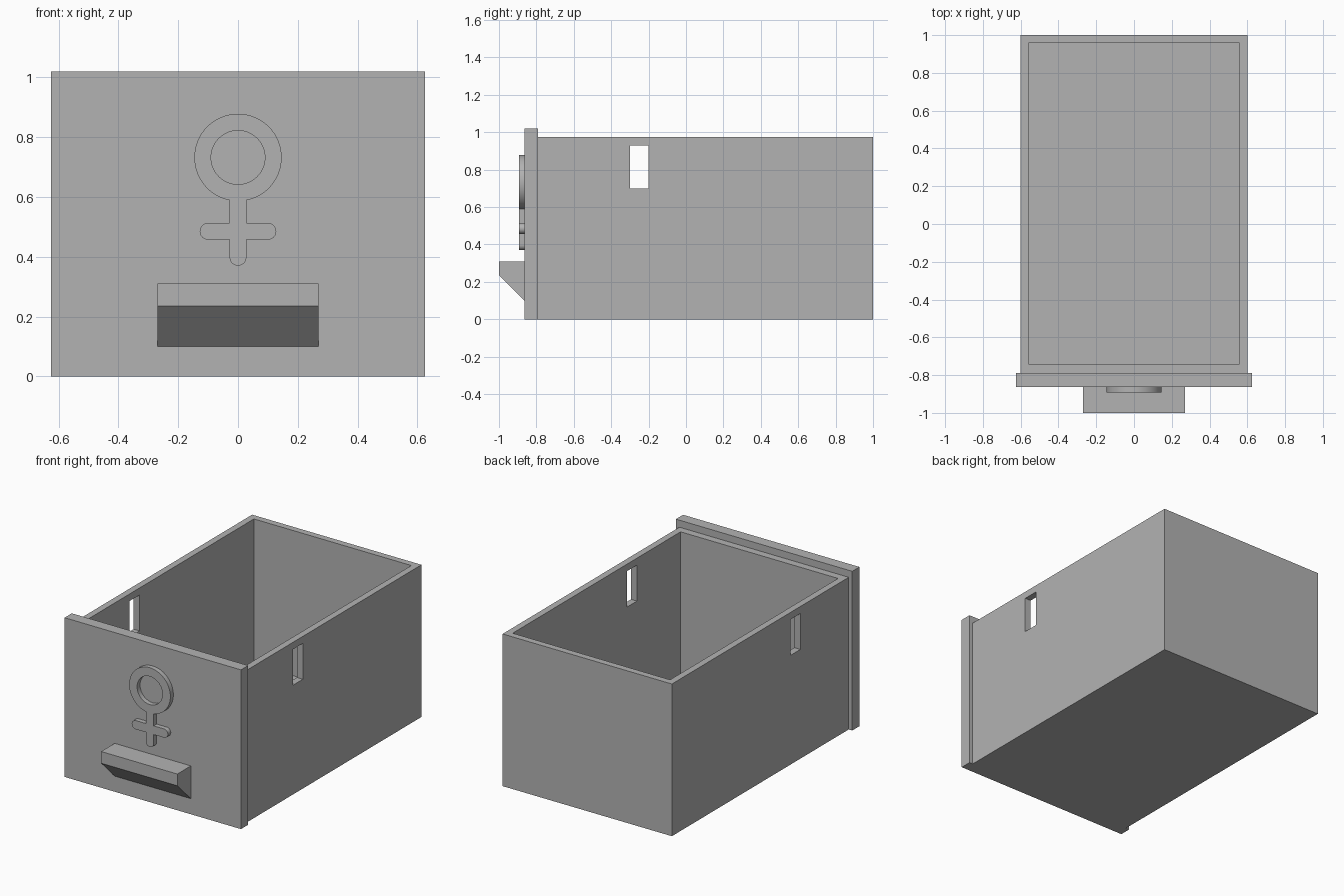
import bpy
import bmesh
from math import sin, cos, asin, pi, radians
from mathutils import Vector

cube = bpy.data.objects.get("Cube")
if cube:
    bpy.data.objects.remove(cube, do_unlink=True)

GREY = (0.45, 0.45, 0.45, 1)
mat = bpy.data.materials.new("plain grey")
mat.use_nodes = True
mat.diffuse_color = GREY
mat.node_tree.nodes["Principled BSDF"].inputs["Base Color"].default_value = GREY


def add_object(name, data):
    obj = bpy.data.objects.new(name, data)
    bpy.context.collection.objects.link(obj)
    data.materials.append(mat)
    return obj


def make_box(name, low, high):
    """Box between two opposite corners."""
    low, high = Vector(low), Vector(high)
    bm = bmesh.new()
    bmesh.ops.create_cube(bm, size=1)
    bmesh.ops.scale(bm, vec=high - low, verts=bm.verts)
    bmesh.ops.translate(bm, vec=(low + high) / 2, verts=bm.verts)
    mesh = bpy.data.meshes.new(name)
    bm.to_mesh(mesh)
    bm.free()
    return add_object(name, mesh)


def activate(obj):
    bpy.ops.object.select_all(action='DESELECT')
    obj.select_set(True)
    bpy.context.view_layer.objects.active = obj


def cut(obj, cutter):
    """Subtract the cutter and remove it."""
    cutter.hide_render = True
    mod = obj.modifiers.new("cut", 'BOOLEAN')
    mod.operation = 'DIFFERENCE'
    mod.solver = 'EXACT'
    mod.object = cutter
    activate(obj)
    bpy.ops.object.modifier_apply(modifier=mod.name)
    bpy.data.objects.remove(cutter, do_unlink=True)


# Open drawer box with a slot through each side wall
PANEL_BACK, PANEL_FRONT = -0.79, -0.863
drawer = make_box("drawer_box", (-0.6, PANEL_BACK, 0), (0.6, 1, 0.975))
cut(drawer, make_box("hollow", (-0.558, -0.742, 0.045), (0.558, 0.958, 1.2)))
cut(drawer, make_box("slots", (-0.8, -0.3, 0.7), (0.8, -0.2, 0.93)))

# Front panel, slightly wider and taller than the box
make_box("front_panel", (-0.625, PANEL_FRONT, 0), (0.625, PANEL_BACK, 1.02))

# Handle: a block whose lower front edge is pulled up into a slope
handle = make_box("handle", (-0.27, -1, 0.1), (0.27, PANEL_FRONT, 0.31))
for v in handle.data.vertices:
    if v.co.y < -0.95 and v.co.z < 0.2:
        v.co.z = 0.235


# Raised emblem: ring on a stem with a crossbar, all ends rounded
def arc(cx, cz, radius, start, end, steps):
    return [(cx + radius * cos(start + (end - start) * i / steps),
             cz + radius * sin(start + (end - start) * i / steps))
            for i in range(steps + 1)]


RING_Z, BAR_Z, HALF = 0.732, 0.485, 0.028
OUTER, INNER = 0.146, 0.09
gap = asin(HALF / OUTER)
outline = (
    arc(0, RING_Z, OUTER, gap - pi / 2, 1.5 * pi - gap, 64)
    + [(-HALF, BAR_Z + HALF)]
    + arc(-0.1, BAR_Z, HALF, pi / 2, 1.5 * pi, 16)
    + [(-HALF, BAR_Z - HALF)]
    + arc(0, 0.398, HALF, pi, 2 * pi, 16)
    + [(HALF, BAR_Z - HALF)]
    + arc(0.1, BAR_Z, HALF, -pi / 2, pi / 2, 16)
    + [(HALF, BAR_Z + HALF)]
)
hole = arc(0, RING_Z, INNER, 0, 2 * pi, 64)[:-1]

curve = bpy.data.curves.new("emblem", 'CURVE')
curve.dimensions = '2D'
curve.fill_mode = 'BOTH'
curve.extrude = 0.015
for loop in (outline, hole):
    spline = curve.splines.new('POLY')
    spline.points.add(len(loop) - 1)
    for point, (x, z) in zip(spline.points, loop):
        point.co = (x, z, 0, 1)
    spline.use_cyclic_u = True
emblem = add_object("emblem", curve)
emblem.rotation_euler.x = radians(90)
emblem.location.y = PANEL_FRONT - 0.015
activate(emblem)
bpy.ops.object.convert(target='MESH')
emblem = bpy.context.view_layer.objects.active
bm = bmesh.new()
bm.from_mesh(emblem.data)
bmesh.ops.remove_doubles(bm, verts=bm.verts, dist=0.0001)
bmesh.ops.recalc_face_normals(bm, faces=bm.faces)
bm.to_mesh(emblem.data)
bm.free()
bpy.ops.object.shade_smooth_by_angle(angle=radians(30))
